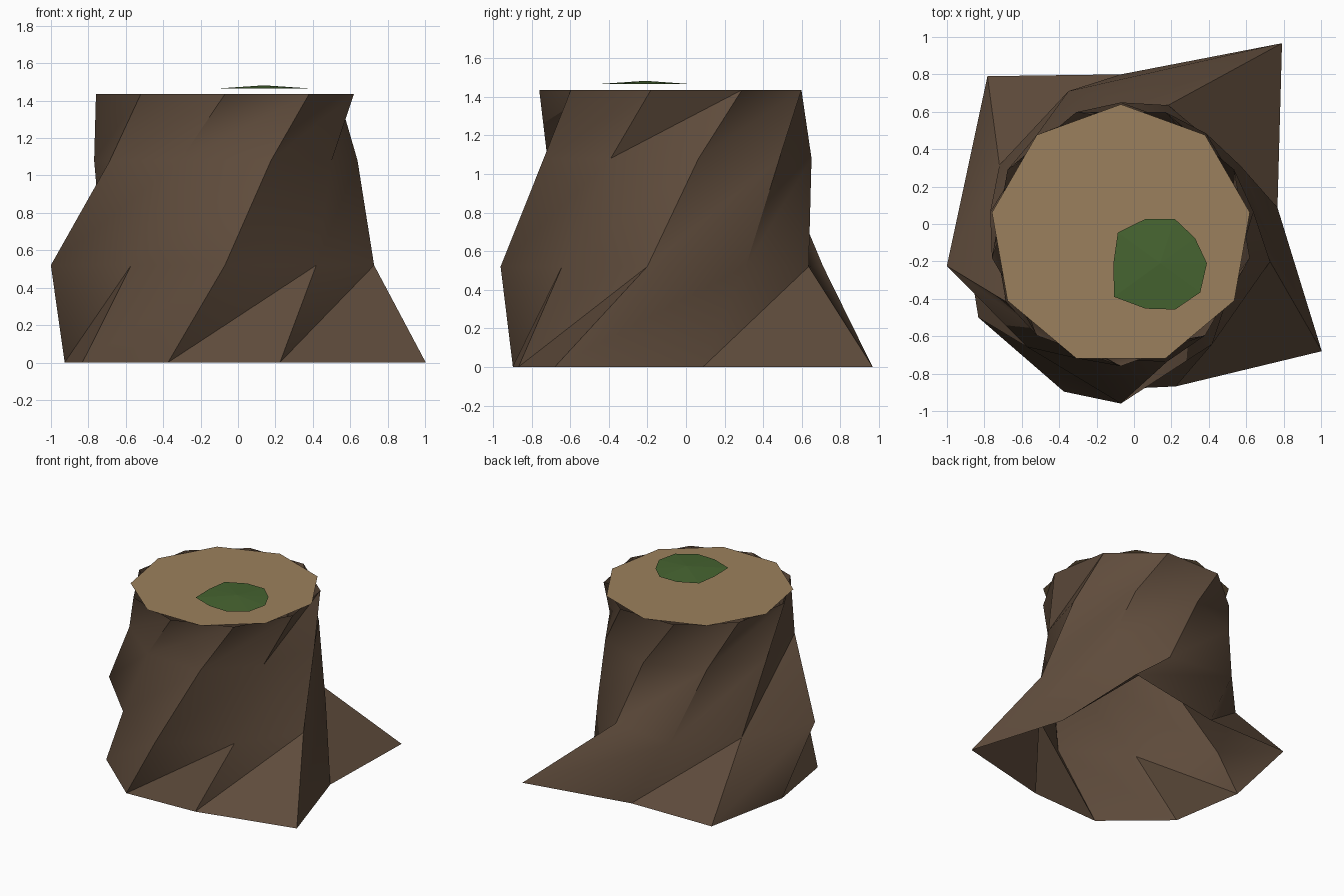
import bpy
from math import radians, cos, sin

if "Cube" in bpy.data.objects:
    bpy.data.objects.remove(bpy.data.objects["Cube"])

CX, CY = -0.07, -0.06   # trunk axis


def make(name, verts, faces, color, smooth=False):
    mesh = bpy.data.meshes.new(name)
    mesh.from_pydata(verts, [], faces)
    mat = bpy.data.materials.new(name + "_color")
    mat.diffuse_color = (*color, 1)
    mat.use_nodes = True
    mat.node_tree.nodes["Principled BSDF"].inputs["Base Color"].default_value = mat.diffuse_color
    mesh.materials.append(mat)
    for p in mesh.polygons:
        p.use_smooth = smooth
    mesh.update()
    obj = bpy.data.objects.new(name, mesh)
    bpy.context.collection.objects.link(obj)
    return obj


def ring(cx, cy, z, radii, start):
    n = len(radii)
    return [(cx + r * cos(radians(start + 360 * i / n)),
             cy + r * sin(radians(start + 360 * i / n)), z)
            for i, r in enumerate(radii)]


# Bark: open nine-sided tube, each ring twisted 20 degrees, roots flare at base
N = 9
rings = [
    (0.00, [.85, 1.34, .86, 1.11, .87, .88, .89, .86, 1.24]),
    (0.52, [.74, .74, .82, .75, .945, .78, .90, .76, .81]),
    (1.08, [.71, .71, .70, .71, .71, .70, .72, .66, .72]),
    (1.435, [.70] * N),
]
verts, faces = [], []
for k, (z, radii) in enumerate(rings):
    verts += ring(CX, CY, z, radii, 10 + 20 * k)
for k in range(len(rings) - 1):
    for i in range(N):
        j = (i + 1) % N
        a, b = k * N + i, k * N + j
        c, d = a + N, b + N
        faces += [(a, b, d), (a, d, c)]
bark = make("bark", verts, faces, (0.115, 0.072, 0.045), True)
bpy.context.view_layer.objects.active = bark
bark.select_set(True)
bpy.ops.object.shade_smooth_by_angle(angle=radians(50))

# Cut wood face on top, its corners between those of the bark
make("cut_face", ring(CX, CY, 1.436, [.70] * N, 10), [tuple(range(N))],
     (0.33, 0.216, 0.109))

# Moss patch: very shallow ten-sided cone floating just above the cut
mx, my = 0.14, -0.21
moss = ring(mx, my, 1.465,
            [.25, .23, .25, .25, .28, .25, .305, .255, .26, .265], 0)
moss.append((mx, my, 1.482))
make("moss", moss, [(i, (i + 1) % 10, 10) for i in range(10)],
     (0.061, 0.127, 0.03))
